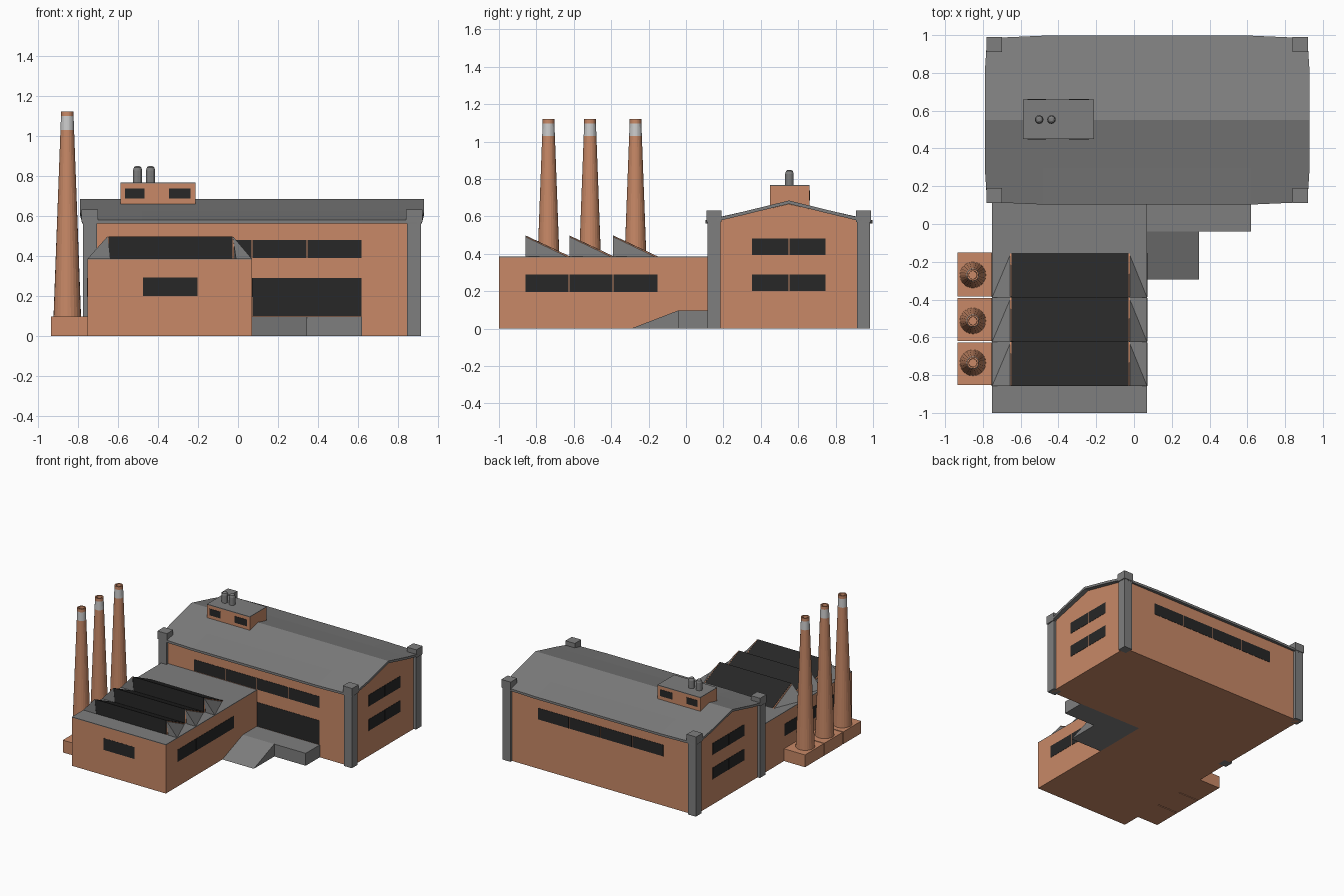
import bpy, bmesh, math

if "Cube" in bpy.data.objects:
    bpy.data.objects.remove(bpy.data.objects["Cube"])


def material(name, r, g, b):
    m = bpy.data.materials.new(name)
    m.diffuse_color = (r, g, b, 1)
    m.use_nodes = True
    m.node_tree.nodes["Principled BSDF"].inputs["Base Color"].default_value = m.diffuse_color
    return m


BRICK = material("brick", 0.58, 0.25, 0.135)
GREY = material("dark_grey", 0.21, 0.21, 0.21)
BLACK = material("dark_glass", 0.02, 0.02, 0.02)


def mesh(name, verts, faces, mat=None):
    me = bpy.data.meshes.new(name)
    me.from_pydata(verts, [], faces)
    bm = bmesh.new()
    bm.from_mesh(me)
    bmesh.ops.recalc_face_normals(bm, faces=bm.faces)
    bm.to_mesh(me)
    bm.free()
    ob = bpy.data.objects.new(name, me)
    bpy.context.collection.objects.link(ob)
    if mat:
        me.materials.append(mat)
    return ob


def prism(name, axis, profile, a, b, mat=None):
    """Extrude a 2D profile along x (profile is y,z) or y (profile is x,z)."""
    n = len(profile)
    put = (lambda p, t: (t, p[0], p[1])) if axis == "x" else (lambda p, t: (p[0], t, p[1]))
    verts = [put(p, t) for t in (a, b) for p in profile]
    faces = [tuple(range(n)), tuple(range(n, 2 * n))]
    faces += [(i, (i + 1) % n, n + (i + 1) % n, n + i) for i in range(n)]
    return mesh(name, verts, faces, mat)


def box(name, x0, x1, y0, y1, z0, z1, mat=None):
    return prism(name, "x", [(y0, z0), (y1, z0), (y1, z1), (y0, z1)], x0, x1, mat)


def lathe(name, profile, cx, cy, mat=None, sides=24):
    """Revolve (radius, z) points around a vertical axis; ends are capped."""
    verts, n = [], len(profile)
    for r, z in profile:
        for i in range(sides):
            a = 2 * math.pi * i / sides
            verts.append((cx + r * math.cos(a), cy + r * math.sin(a), z))
    faces = [(k * sides + i, k * sides + (i + 1) % sides,
              (k + 1) * sides + (i + 1) % sides, (k + 1) * sides + i)
             for k in range(n - 1) for i in range(sides)]
    faces += [tuple(range(sides)), tuple(range((n - 1) * sides, n * sides))]
    return mesh(name, verts, faces, mat)


def windows(name, axis, wall, edges, z0, z1):
    """Row of panes on a wall; the edges list gives the pane divisions."""
    g, d = 0.003, 0.002
    for a, b in zip(edges, edges[1:]):
        if axis == "x":   # wall faces along x
            box(name, wall - d, wall + d, a + g, b - g, z0, z1, BLACK)
        else:
            box(name, a + g, b - g, wall - d, wall + d, z0, z1, BLACK)


# Main hall
CX, CY = 0.07, 0.55
HX0, HX1, HY0, HY1 = -0.755, 0.895, 0.135, 0.965
prism("hall_walls", "x", [(HY0, 0), (HY1, 0), (HY1, 0.568), (CY, 0.666), (HY0, 0.568)],
      HX0, HX1, BRICK)

# Hall roof: slightly bowed gable slab
verts, faces = [], []
for x, half, inset in ((-0.79, 0.434, 0.012), (-0.48, 0.447, 0), (0.62, 0.447, 0), (0.93, 0.434, -0.012)):
    for dz in (0, -0.018):
        verts += [(x + inset, CY - half, 0.58 + dz), (x, CY - 0.25, 0.624 + dz), (x, CY, 0.685 + dz),
                  (x, CY + 0.25, 0.624 + dz), (x + inset, CY + half, 0.58 + dz)]
ring = [0, 1, 2, 3, 4, 9, 8, 7, 6, 5]
for s in range(3):
    for a, b in zip(ring, ring[1:] + ring[:1]):
        faces.append((s * 10 + a, s * 10 + b, s * 10 + 10 + b, s * 10 + 10 + a))
for s in (0, 30):
    faces += [(s + i, s + i + 1, s + i + 6, s + i + 5) for i in range(4)]
mesh("hall_roof", verts, faces, GREY)

# Corner pillars with caps
for px in (CX - 0.81, CX + 0.81):
    for py in (CY - 0.4, CY + 0.4):
        box("pillar", px - 0.035, px + 0.035, py - 0.035, py + 0.035, 0, 0.575, GREY)
        box("pillar_cap", px - 0.041, px + 0.041, py - 0.04, py + 0.04, 0.57, 0.633, GREY)

# Hall windows
strip = [-0.48, -0.205, 0.07, 0.345, 0.62]
for wall in (HY0, HY1):
    windows("hall_strip_window", "y", wall, strip, 0.39, 0.48)
for wall in (HX0, HX1):
    for z in (0.2, 0.393):
        windows("gable_window", "x", wall, [0.35, 0.55, 0.75], z, z + 0.09)
windows("hall_door", "y", HY0, [0.07, 0.62], 0.1, 0.29)

# Loading platform and ramp
box("loading_platform", 0.07, 0.62, -0.04, 0.14, 0, 0.098, GREY)
prism("ramp", "x", [(-0.04, 0), (-0.04, 0.098), (-0.295, 0)], 0.07, 0.345, GREY)

# Low wing
WX0, WX1 = -0.752, 0.07
box("wing_walls", WX0, WX1, -1, 0.14, 0, 0.381, BRICK)
box("wing_roof", WX0, WX1, -1, 0.14, 0.381, 0.386, GREY)
windows("wing_front_window", "y", -1 + 0.001, [-0.478, -0.2], 0.2, 0.293)
for wall in (WX0, WX1):
    windows("wing_side_window", "x", wall, [-0.86, -0.625, -0.39, -0.15], 0.195, 0.29)

# Sawtooth skylights: brick core, dark glass, grey side fillets
Z0, Z1 = 0.385, 0.498
for y0 in (-0.857, -0.623, -0.388):
    y1 = y0 + 0.235
    prism("skylight_core", "x", [(y0 + 0.003, Z0), (y0 + 0.003, Z1 - 0.004), (y1, Z0)],
          -0.657, -0.02, BRICK)
    prism("skylight_glass", "x", [(y0, Z0), (y0, Z1), (y1, Z0 + 0.002)], -0.648, -0.028, BLACK)
    for base, top, foot in ((WX0, -0.652, -0.64), (WX1, -0.026, -0.01)):
        mesh("skylight_side", [(base, y0 - 0.001, Z0), (top, y0 - 0.001, Z1),
                               (foot, y0 - 0.001, Z0), (top, y1, Z0)],
             [(0, 1, 2), (0, 1, 3), (0, 2, 3), (1, 2, 3)], GREY)

# Chimneys on square bases
for cy, y0, y1 in ((-0.735, -0.852, -0.628), (-0.513, -0.62, -0.392), (-0.27, -0.385, -0.15)):
    cx = -0.853
    box("chimney_base", -0.935, WX0, y0, y1, 0, 0.097, BRICK)
    lathe("chimney_stack", [(0.069, 0.09), (0.034, 1.03)], cx, cy, BRICK)
    lathe("chimney_band", [(0.034, 1.03), (0.0315, 1.098)], cx, cy)
    lathe("chimney_rim", [(0.0315, 1.098), (0.031, 1.122), (0.022, 1.122), (0.021, 1.1)],
          cx, cy, BRICK)

# Rooftop hut with vents
box("hut_walls", -0.587, -0.212, 0.45, 0.66, 0.6, 0.762, BRICK)
box("hut_roof", -0.587, -0.212, 0.45, 0.66, 0.762, 0.767, GREY)
for wall in (0.45, 0.66):
    windows("hut_window", "y", wall, [-0.567, -0.464], 0.686, 0.738)
    windows("hut_window", "y", wall, [-0.347, -0.234], 0.686, 0.738)
for vx in (-0.502, -0.437):
    lathe("roof_vent", [(0.023, 0.76), (0.023, 0.828), (0.018, 0.843), (0.009, 0.849)],
          vx, 0.553, GREY, 12)
